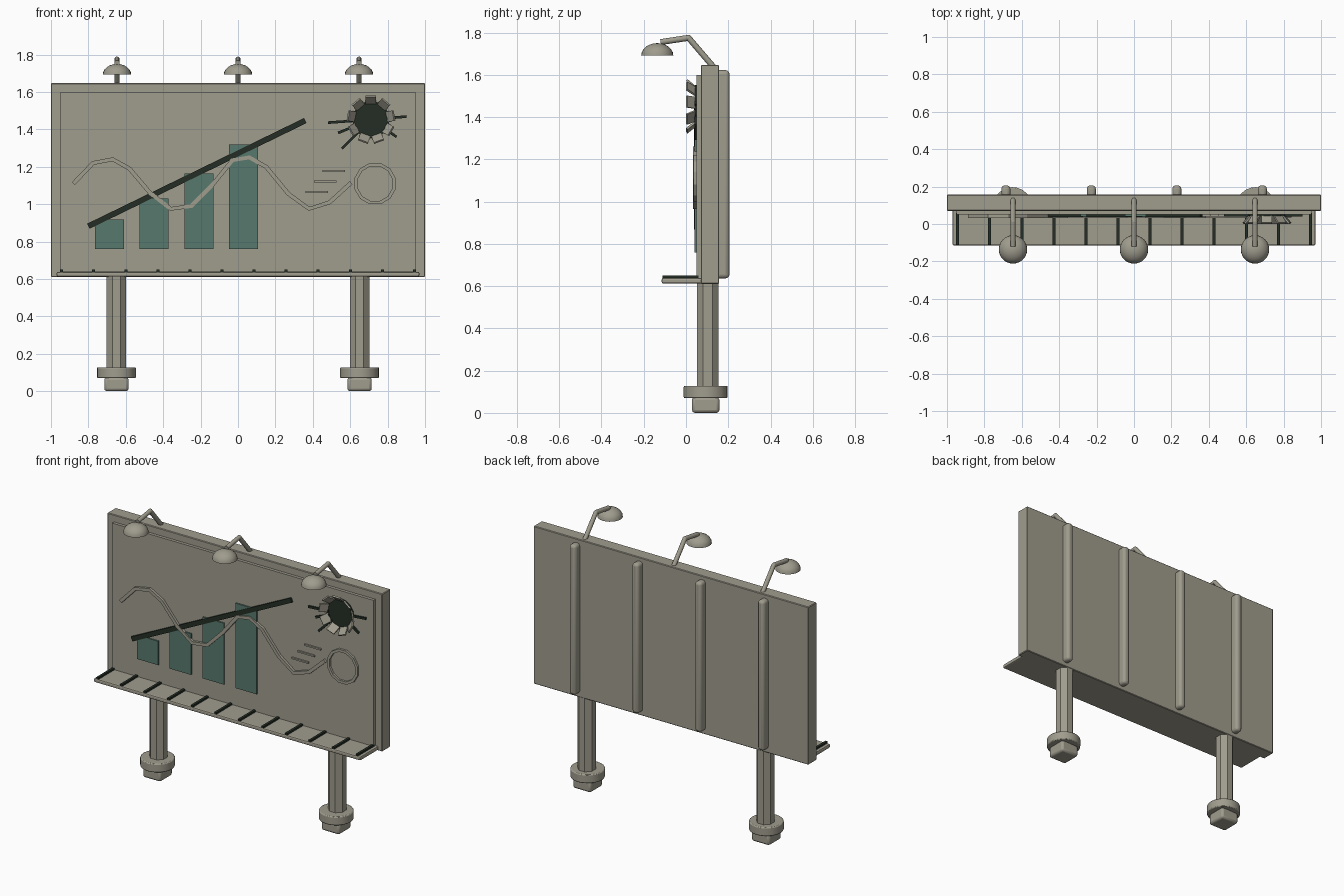
import bpy, bmesh, math
from mathutils import Vector, Matrix

cube = bpy.data.objects.get("Cube")
if cube:
    bpy.data.objects.remove(cube, do_unlink=True)


def material(name, rgb):
    m = bpy.data.materials.new(name)
    m.use_nodes = True
    m.diffuse_color = (*rgb, 1)
    m.node_tree.nodes["Principled BSDF"].inputs["Base Color"].default_value = (*rgb, 1)
    return m


GREY = material("warm grey", (0.35, 0.335, 0.27))
TEAL = material("muted teal", (0.095, 0.19, 0.155))
DARK = material("dark green black", (0.017, 0.027, 0.018))


def finish(bm, name, mat, smooth=False, bevel=0, segments=2):
    bmesh.ops.recalc_face_normals(bm, faces=bm.faces)
    mesh = bpy.data.meshes.new(name)
    bm.to_mesh(mesh)
    bm.free()
    mesh.materials.append(mat)
    ob = bpy.data.objects.new(name, mesh)
    bpy.context.collection.objects.link(ob)
    if bevel:
        mod = ob.modifiers.new("bevel", 'BEVEL')
        mod.width, mod.segments = bevel, segments
    if smooth:
        bpy.ops.object.select_all(action='DESELECT')
        ob.select_set(True)
        bpy.context.view_layer.objects.active = ob
        bpy.ops.object.shade_smooth_by_angle(angle=math.radians(40))
    return ob


def box(name, x, y, z, mat, **kw):
    """Box from (min, max) pairs."""
    bm = bmesh.new()
    bmesh.ops.create_cube(bm, size=1)
    for v in bm.verts:
        v.co = [a + (b - a) * (c + 0.5) for (a, b), c in zip((x, y, z), v.co)]
    return finish(bm, name, mat, **kw)


def cylinder(name, start, end, r, sides, mat, turn=0, **kw):
    start, end = Vector(start), Vector(end)
    d = end - start
    bm = bmesh.new()
    bmesh.ops.create_cone(bm, cap_ends=True, segments=sides, radius1=r, radius2=r, depth=d.length)
    rot = d.to_track_quat('Z', 'Y').to_matrix().to_4x4()
    bm.transform(Matrix.Translation((start + end) / 2) @ rot @ Matrix.Rotation(turn, 4, 'Z'))
    return finish(bm, name, mat, **kw)


def ribbon(name, path, width, front, mat, closed=False, back=0.052):
    """Flat strip with mitred corners along an (x, z) path on the board."""
    pts = [Vector(p) for p in path]
    n = len(pts)
    bm = bmesh.new()
    rings = []
    for i, p in enumerate(pts):
        a = pts[i - 1] if i or closed else p
        b = pts[(i + 1) % n] if i < n - 1 or closed else p
        t = (b - a).normalized()
        side = Vector((-t.y, t.x)) * width / 2
        rings.append([bm.verts.new((q.x, y, q.y)) for q, y in
                      ((p + side, front), (p - side, front), (p - side, back), (p + side, back))])
    for i in range(n if closed else n - 1):
        r, s = rings[i], rings[(i + 1) % n]
        for k in range(4):
            bm.faces.new((r[k], r[(k + 1) % 4], s[(k + 1) % 4], s[k]))
    if not closed:
        bm.faces.new(rings[0])
        bm.faces.new(rings[-1])
    return finish(bm, name, mat)


def polar(cx, cz, r, angle):
    return cx + r * math.cos(angle), cz + r * math.sin(angle)


# Board and its raised display sheet
box("board", (-1, 1), (0.07, 0.157), (0.61, 1.647), GREY, bevel=0.004, segments=1)
box("display_sheet", (-0.95, 0.95), (0.05, 0.08), (0.64, 1.6), GREY)

# Back ribs
for i in range(4):
    x = -0.685 + i * 0.457
    box(f"back_rib_{i + 1}", (x - 0.024, x + 0.024), (0.14, 0.206), (0.637, 1.622),
        GREY, bevel=0.018, segments=3, smooth=True)

# Support posts with collars and feet
for side, x in (("right", -0.65), ("left", 0.65)):
    cylinder(side + "_post", (x, 0.103, 0.05), (x, 0.103, 0.62), 0.056, 8, GREY, turn=math.pi / 8)
    cylinder(side + "_collar", (x, 0.093, 0.07), (x, 0.093, 0.128), 0.104, 24, GREY,
             bevel=0.006, smooth=True)
    box(side + "_foot", (x - 0.065, x + 0.065), (0.028, 0.158), (0, 0.075), GREY,
        bevel=0.014, smooth=True)

# Walkway with dark slats
box("walkway", (-0.97, 0.97), (-0.115, 0.09), (0.612, 0.638), GREY, bevel=0.008)
for i in range(12):
    x = -0.943 + i * 0.1715
    box(f"walkway_slat_{i + 1}", (x - 0.008, x + 0.008), (-0.112, 0.06), (0.632, 0.65), DARK)

# Bar chart and trend line
for i, top in enumerate((0.917, 1.03, 1.163, 1.318)):
    x = -0.765 + i * 0.239
    box(f"chart_bar_{i + 1}", (x, x + 0.155), (0.041, 0.052), (0.76, top), TEAL)
ribbon("trend_line", [(-0.8, 0.882), (0.36, 1.447)], 0.03, 0.037, DARK)

# Wavy strip, ring and short dashes
wave = [(-.88, 1.11), (-.775, 1.22), (-.67, 1.24), (-.58, 1.19), (-.47, 1.06),
        (-.36, .975), (-.25, .99), (-.135, 1.105), (-.03, 1.235), (.06, 1.25),
        (.15, 1.2), (.27, 1.055), (.38, .975), (.49, 1.01), (.605, 1.115)]
ribbon("wavy_strip", wave, 0.022, 0.033, GREY)
ring = [polar(0.733, 1.11, 0.105, math.tau * (i + 0.5) / 12) for i in range(12)]
ribbon("ring", ring, 0.018, 0.036, GREY, closed=True)
for i in range(3):
    x, z = 0.36 + i * 0.046, 1.066 + i * 0.056
    ribbon(f"dash_{i + 1}", [(x, z), (x + 0.12, z)], 0.01, 0.04, GREY)

# Torn hole: dark disc, flared shards and cracks
HX, HZ = 0.711, 1.452
cylinder("hole_disc", (HX, 0.052, HZ), (HX, 0.043, HZ), 0.1, 16, DARK)
for i in range(9):
    a = math.radians(90 + i * 40)
    bm = bmesh.new()
    bmesh.ops.create_cube(bm, size=1)
    bm.transform(Matrix.Translation((HX, 0.025, HZ)) @ Matrix.Rotation(-a, 4, 'Y')
                 @ Matrix.Translation((0.106, 0, 0))
                 @ Matrix.Rotation(math.radians(-50), 4, 'Z')
                 @ Matrix.Diagonal((0.056, 0.01, 0.056, 1)))
    finish(bm, f"hole_shard_{i + 1}", GREY)
for i, (deg, r) in enumerate(((5, 0.19), (-34, 0.165), (184, 0.23), (202, 0.19), (225, 0.22))):
    a = math.radians(deg)
    ribbon(f"hole_crack_{i + 1}", [polar(HX, HZ, 0.08, a), polar(HX, HZ, r, a)], 0.014, 0.04, DARK)

# Lamps on bent arms
for side, x in (("right", -0.647), ("middle", 0), ("left", 0.647)):
    base, elbow, tip = (x, 0.132, 1.635), (x, 0.012, 1.775), (x, -0.12, 1.755)
    cylinder(side + "_lamp_upright", base, elbow, 0.014, 12, GREY, smooth=True)
    cylinder(side + "_lamp_arm", elbow, tip, 0.014, 12, GREY, smooth=True)
    bm = bmesh.new()
    bmesh.ops.create_uvsphere(bm, u_segments=12, v_segments=8, radius=0.014)
    bm.transform(Matrix.Translation(elbow))
    finish(bm, side + "_lamp_elbow", GREY, smooth=True)
    bm = bmesh.new()
    bmesh.ops.create_uvsphere(bm, u_segments=24, v_segments=12, radius=1)
    cut = bmesh.ops.bisect_plane(bm, geom=bm.verts[:] + bm.edges[:] + bm.faces[:],
                                 plane_co=(0, 0, 0), plane_no=(0, 0, -1), clear_outer=True)
    bmesh.ops.holes_fill(bm, edges=[e for e in bm.edges if e.is_boundary])
    bm.transform(Matrix.Translation((x, -0.136, 1.692)) @ Matrix.Diagonal((0.076, 0.076, 0.058, 1)))
    finish(bm, side + "_lamp_shade", GREY, smooth=True)
